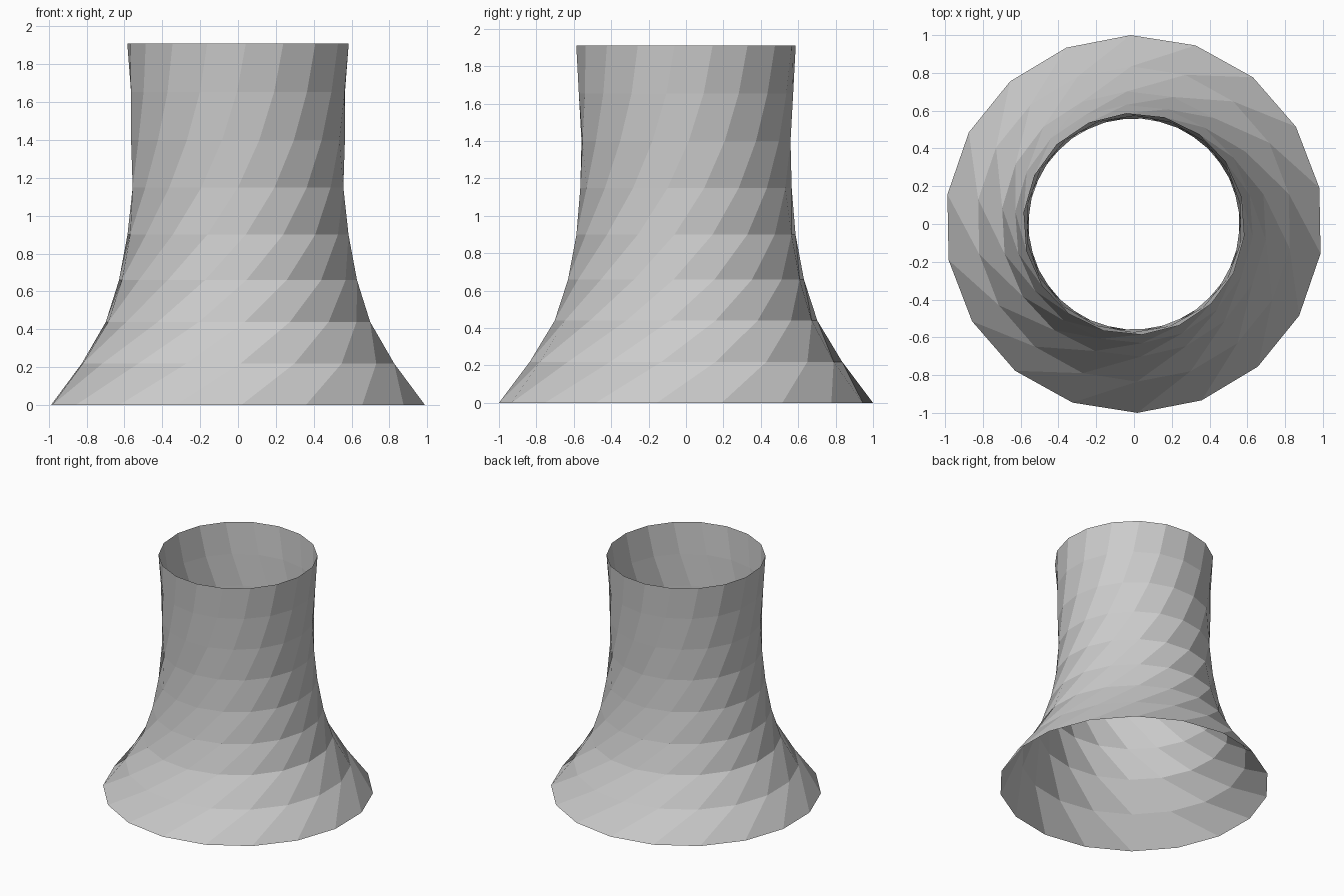
import bpy
import bmesh
from math import sin, cos, radians

if "Cube" in bpy.data.objects:
    bpy.data.objects.remove(bpy.data.objects["Cube"])

SIDES = 18
# Profile rings: height, radius, rotation in degrees
RINGS = [
    (0.00, 1.000, 11),
    (0.22, 0.835, 31),
    (0.44, 0.703, 53),
    (0.66, 0.632, 74),
    (0.90, 0.587, 94),
    (1.15, 0.565, 110),
    (1.40, 0.565, 121.5),
    (1.655, 0.573, 129.5),
    (1.91, 0.588, 134),
]


def add_ring(bm, z, radius, turn):
    angles = [radians(turn + 360 * i / SIDES) for i in range(SIDES)]
    return [bm.verts.new((radius * cos(a), radius * sin(a), z)) for a in angles]


# Open twisted tower shell, one band of flat quads between each pair of rings
bm = bmesh.new()
rings = [add_ring(bm, *ring) for ring in RINGS]
for low, high in zip(rings, rings[1:]):
    for i in range(SIDES):
        j = (i + 1) % SIDES
        # Start at the corner that splits the quad along its short diagonal
        bm.faces.new((low[j], high[j], high[i], low[i]))

mesh = bpy.data.meshes.new("twisted_tower_shell")
bm.to_mesh(mesh)
bm.free()
tower = bpy.data.objects.new("twisted_tower_shell", mesh)
bpy.context.collection.objects.link(tower)
